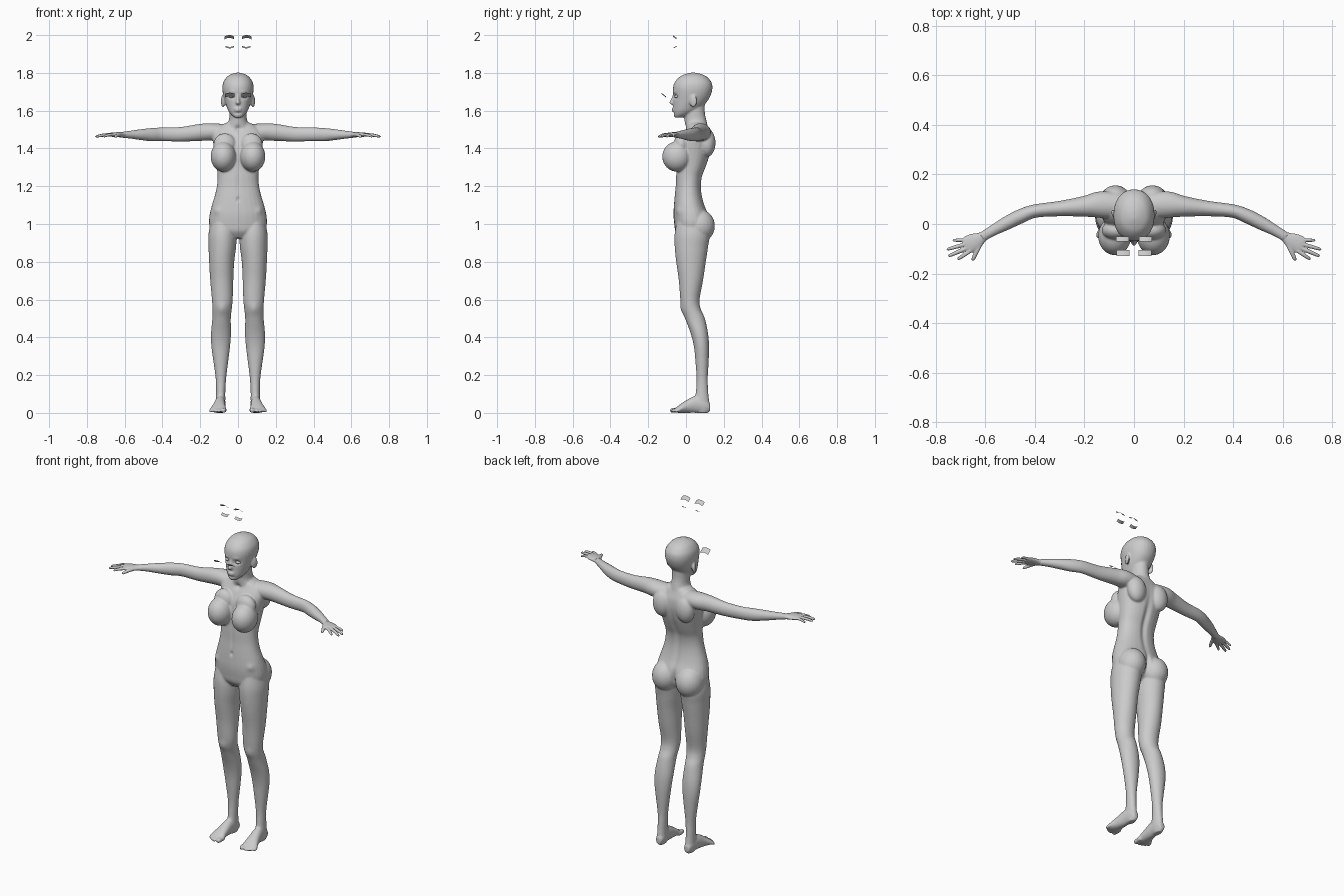
import bpy, bmesh, math
from mathutils import Vector, Matrix

SIDES = 28


def spline(rows, steps=5):
    """Catmull-Rom interpolation through rows of numbers."""
    out = []
    for i in range(len(rows) - 1):
        p0, p1 = rows[max(i - 1, 0)], rows[i]
        p2, p3 = rows[i + 1], rows[min(i + 2, len(rows) - 1)]
        for s in range(steps):
            t = s / steps
            out.append([0.5 * (2 * b + (c - a) * t + (2 * a - 5 * b + 4 * c - d) * t * t
                               + (3 * b - a - 3 * c + d) * t ** 3)
                        for a, b, c, d in zip(p0, p1, p2, p3)])
    out.append(list(rows[-1]))
    return out


def loft(bm, rings):
    loops = [[bm.verts.new(p) for p in ring] for ring in rings]
    n = len(loops[0])
    for a, b in zip(loops, loops[1:]):
        for i in range(n):
            bm.faces.new((a[i], a[(i + 1) % n], b[(i + 1) % n], b[i]))
    bm.faces.new(loops[0][::-1])
    bm.faces.new(loops[-1])


def oval(center, u, v, power=2.0):
    ring = []
    for i in range(SIDES):
        a = 2 * math.pi * i / SIDES
        c, s = math.cos(a), math.sin(a)
        ring.append(center + u * math.copysign(abs(c) ** (2 / power), c)
                    + v * math.copysign(abs(s) ** (2 / power), s))
    return ring


def column(bm, rows, side=1, power=2.0):
    """Upright form; rows are z, x min, x max, y min, y max."""
    loft(bm, [oval(Vector((side * (x0 + x1) / 2, (y0 + y1) / 2, z)),
                   Vector((abs(x1 - x0) / 2, 0, 0)), Vector((0, abs(y1 - y0) / 2, 0)), power)
              for z, x0, x1, y0, y1 in spline(rows)])


def limb(bm, rows, side=1):
    """Level form along a path; rows are x, y, z, half width, half height."""
    pts = spline(rows)
    rings = []
    for i, (x, y, z, w, h) in enumerate(pts):
        a, b = pts[max(i - 1, 0)], pts[min(i + 1, len(pts) - 1)]
        d = Vector((side * (b[0] - a[0]), b[1] - a[1], 0)).normalized()
        rings.append(oval(Vector((side * x, y, z)), Vector((-d.y, d.x, 0)) * w, Vector((0, 0, h))))
    loft(bm, rings)


def ball(bm, center, radii, side=1, tilt=0):
    m = (Matrix.Translation((side * center[0], center[1], center[2]))
         @ Matrix.Rotation(side * tilt, 4, 'Z') @ Matrix.Diagonal((*radii, 1)))
    bmesh.ops.create_uvsphere(bm, u_segments=24, v_segments=16, radius=1, matrix=m)


def fuse(bm, name, voxel, smooth):
    """Merge overlapping forms into one smooth skin."""
    bmesh.ops.recalc_face_normals(bm, faces=bm.faces)
    me = bpy.data.meshes.new(name)
    bm.to_mesh(me)
    bm.free()
    ob = bpy.data.objects.new(name, me)
    bpy.context.collection.objects.link(ob)
    r = ob.modifiers.new("fuse", 'REMESH')
    r.mode, r.voxel_size, r.use_smooth_shade = 'VOXEL', voxel, True
    s = ob.modifiers.new("soften", 'SMOOTH')
    s.factor, s.iterations = 0.5, smooth
    dg = bpy.context.evaluated_depsgraph_get()
    ob_mesh = bpy.data.meshes.new_from_object(ob.evaluated_get(dg))
    ob.modifiers.clear()
    ob.data = ob_mesh
    ob_mesh.shade_smooth()
    return ob


def push(ob, center, radii, move):
    """Soft sculpting stroke, mirrored when off centre."""
    for side in ((1, -1) if center[0] else (1,)):
        for v in ob.data.vertices:
            dz = (v.co.z - center[2]) / radii[2]
            if abs(dz) > 2.2:
                continue
            dx = (v.co.x - side * center[0]) / radii[0]
            dy = (v.co.y - center[1]) / radii[1]
            q = dx * dx + dy * dy + dz * dz
            if q < 5:
                v.co += Vector((side * move[0], move[1], move[2])) * math.exp(-q)


bm = bmesh.new()
# torso
column(bm, [(z, -w, w, f, b) for z, w, f, b in (
    (.925, .05, -.03, .06), (.96, .135, -.055, .11), (1.0, .153, -.062, .125),
    (1.05, .15, -.066, .118), (1.1, .138, -.064, .098), (1.15, .123, -.06, .085),
    (1.2, .112, -.055, .08), (1.25, .108, -.053, .086), (1.3, .112, -.05, .105),
    (1.36, .12, -.05, .125), (1.42, .13, -.042, .135), (1.47, .135, -.02, .132),
    (1.505, .115, 0, .12), (1.53, .075, .01, .11), (1.542, .045, .02, .1))], power=2.25)
# neck
column(bm, [(z, -w, w, f, b) for z, w, f, b in (
    (1.48, .09, 0, .12), (1.52, .065, -.004, .115), (1.55, .048, -.008, .108),
    (1.59, .045, -.01, .1), (1.65, .045, -.01, .1))])
# head
column(bm, [(z, -w, w, f, b) for z, w, f, b in (
    (1.563, .018, -.06, -.02), (1.578, .036, -.066, .02), (1.6, .052, -.068, .06),
    (1.63, .064, -.068, .095), (1.66, .073, -.068, .12), (1.69, .08, -.068, .134),
    (1.72, .083, -.069, .14), (1.75, .078, -.06, .135), (1.78, .058, -.033, .11),
    (1.795, .032, 0, .077), (1.801, .01, .022, .05))], power=2.15)
# nose and lips
column(bm, [(1.632, -.009, .009, -.078, -.05), (1.641, -.013, .013, -.09, -.05),
            (1.655, -.009, .009, -.083, -.05), (1.685, -.007, .007, -.071, -.05)])
ball(bm, (0, -.064, 1.61), (.022, .013, .006))
ball(bm, (0, -.064, 1.601), (.019, .013, .007))

for side in (1, -1):
    # ears
    ball(bm, (.08, .038, 1.65), (.009, .021, .033), side, -.35)
    # breasts
    ball(bm, (.078, -.048, 1.357), (.067, .078, .08), side)
    ball(bm, (.07, -.025, 1.42), (.06, .04, .06), side)
    # shoulder blades
    ball(bm, (.075, .112, 1.43), (.055, .044, .075), side)
    # buttocks
    ball(bm, (.077, .07, .99), (.076, .083, .088), side)
    # arms
    limb(bm, [(.03, .07, 1.485, .05, .04), (.13, .078, 1.487, .054, .046),
              (.2, .071, 1.485, .042, .045), (.3, .062, 1.475, .031, .039),
              (.4, .052, 1.475, .027, .036), (.46, .03, 1.473, .029, .035),
              (.52, 0, 1.473, .027, .028), (.57, -.027, 1.473, .022, .021),
              (.615, -.054, 1.472, .02, .016)], side)
    # legs
    column(bm, [(1.03, .025, .14, -.045, .1), (.95, .008, .156, -.06, .125),
                (.88, .01, .156, -.06, .117), (.8, .02, .153, -.052, .105),
                (.7, .025, .147, -.038, .09), (.6, .028, .138, -.03, .072),
                (.55, .033, .135, -.022, .078), (.5, .038, .136, -.005, .1),
                (.42, .037, .143, .025, .117), (.35, .042, .141, .042, .122),
                (.27, .052, .13, .05, .12), (.18, .063, .118, .056, .115),
                (.11, .067, .116, .052, .118), (.07, .067, .117, .045, .122),
                (.025, .068, .116, .05, .128), (0, .075, .11, .06, .118)], side)
    # feet
    limb(bm, [(.092, .128, .028, .016, .02), (.092, .1, .04, .025, .04),
              (.095, .05, .045, .028, .045), (.1, 0, .033, .034, .033),
              (.105, -.035, .021, .042, .021), (.107, -.056, .014, .04, .012)], side)
    # toes
    for x, tip, r in ((.076, -.085, .013), (.1, -.084, .009), (.116, -.078, .009),
                      (.131, -.07, .008), (.145, -.058, .008)):
        limb(bm, [(x - .004, -.03, .016, r, r), (x, tip + .015, .013, r, r),
                  (x, tip + .004, r, r * .8, r * .8), (x, tip, r, r * .3, r * .3)], side)
body = fuse(bm, "body", .005, 6)

# sculpted hollows: eyes, navel, spine, cleft, collar notch, knees
for stroke in (((.034, -.068, 1.675), (.017, .03, .011), (0, .012, 0)),
               ((.034, -.066, 1.7), (.022, .02, .008), (0, -.003, 0)),
               ((0, -.068, 1.587), (.025, .02, .006), (0, .004, 0)),
               ((0, -.06, 1.13), (.007, .02, .012), (0, .008, 0)),
               ((0, -.052, 1.22), (.008, .02, .08), (0, .004, 0)),
               ((0, .11, 1.25), (.016, .05, .16), (0, -.012, 0)),
               ((0, .13, .99), (.012, .06, .06), (0, -.02, 0)),
               ((0, 0, 1.505), (.014, .03, .014), (0, .01, 0)),
               ((.085, -.025, .55), (.025, .03, .03), (0, -.006, 0)),
               ((.115, -.05, 1.07), (.02, .03, .02), (.002, -.006, 0))):
    push(body, *stroke)

# hands
for side, label in ((1, "left"), (-1, "right")):
    bm = bmesh.new()
    limb(bm, [(.585, -.037, 1.472, .018, .016), (.61, -.052, 1.472, .021, .014),
              (.64, -.07, 1.473, .034, .013), (.668, -.083, 1.473, .036, .011),
              (.682, -.09, 1.473, .03, .008)], side)
    for a, b, r in (((.612, -.062), (.652, -.148), .009), ((.66, -.108), (.712, -.143), .0075),
                    ((.668, -.095), (.75, -.13), .0078), ((.675, -.08), (.756, -.103), .0075),
                    ((.675, -.064), (.732, -.066), .0068)):
        rows = [(a[0] + (b[0] - a[0]) * t, a[1] + (b[1] - a[1]) * t,
                 1.474 - .012 * t * t, r * k, r * k)
                for t, k in ((0, 1.1), (.5, 1.05), (.85, .9), (.96, .65), (1, .25))]
        limb(bm, rows, side)
    fuse(bm, label + "_hand", .003, 3)

# eyeballs
for side, label in ((1, "left"), (-1, "right")):
    bm = bmesh.new()
    ball(bm, (.034, -.045, 1.675), (.015, .017, .0085), side)
    me = bpy.data.meshes.new(label + "_eye")
    bm.to_mesh(me)
    bm.free()
    me.shade_smooth()
    bpy.context.collection.objects.link(bpy.data.objects.new(label + "_eye", me))


def strip(name, x0, x1, inner, outer, arch):
    """Thin curved hair strip, one per side."""
    for side in (1, -1):
        bm = bmesh.new()
        cols = []
        for i in range(13):
            t = i / 12
            lift = arch * (4 * t * (1 - t) - 1)
            x = side * (x0 + (x1 - x0) * t)
            cols.append([bm.verts.new((x, y, z + lift)) for y, z in (inner, outer)])
        for a, b in zip(cols, cols[1:]):
            bm.faces.new((a[0], b[0], b[1], a[1]))
        me = bpy.data.meshes.new(name)
        bm.to_mesh(me)
        bm.free()
        me.shade_smooth()
        bpy.context.collection.objects.link(bpy.data.objects.new(name, me))


# floating lashes and brows
strip("upper_lash", .02, .072, (-.05, 1.985), (-.07, 2.0), .008)
strip("lower_lash", .022, .066, (-.05, 1.938), (-.066, 1.93), -.005)
strip("front_lash", .018, .07, (-.105, 1.675), (-.13, 1.695), .006)
